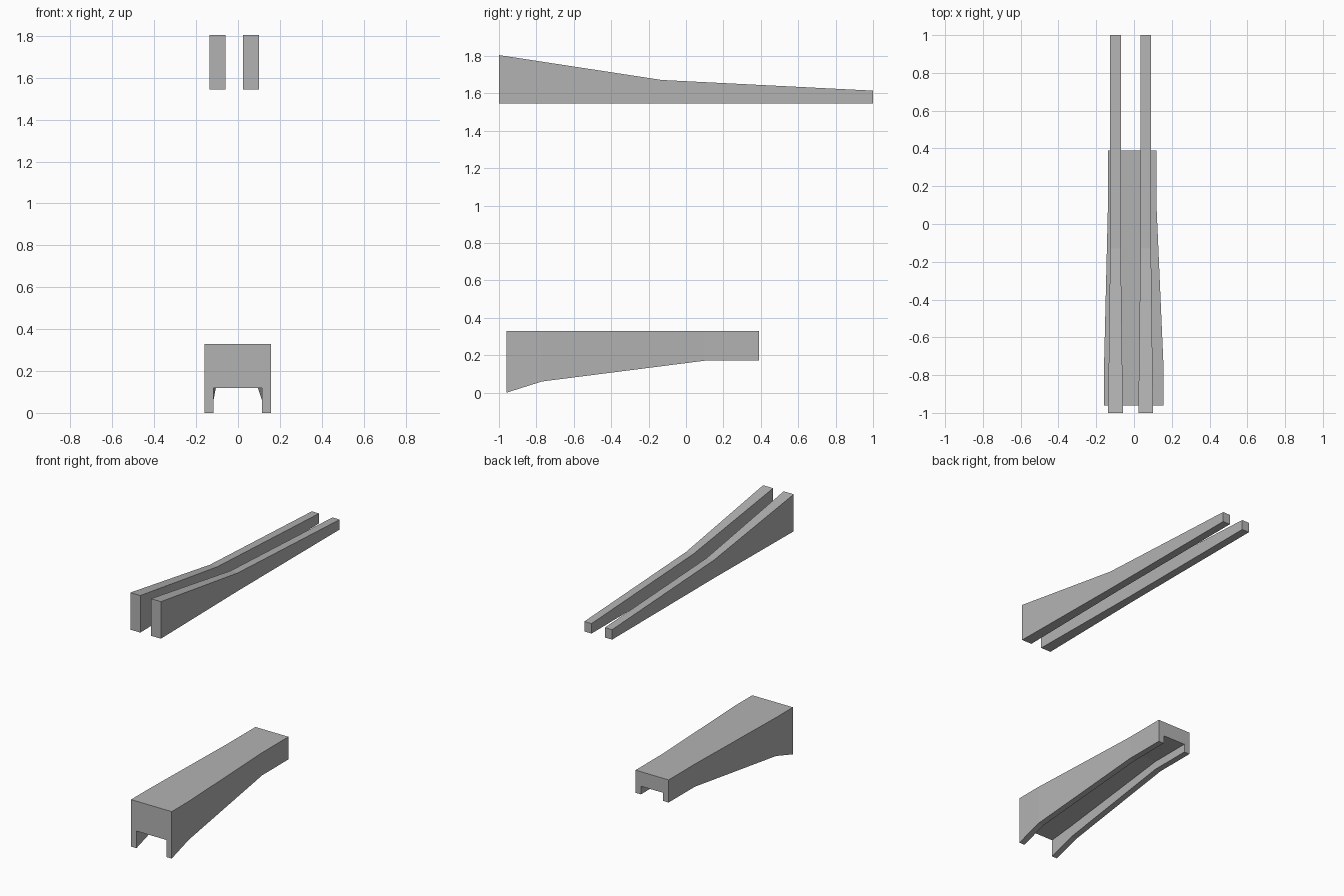
import bpy
import bmesh

cube = bpy.data.objects.get("Cube")
if cube:
    bpy.data.objects.remove(cube, do_unlink=True)

grey = bpy.data.materials.new("plain_grey")
grey.use_nodes = True
colour = (0.45, 0.45, 0.45, 1)
grey.diffuse_color = colour
grey.node_tree.nodes["Principled BSDF"].inputs["Base Color"].default_value = colour


def loft(name, stations):
    """Join (y, [(x, z), ...]) cross-sections into a closed flat-faced solid."""
    bm = bmesh.new()
    rings = [[bm.verts.new((x, y, z)) for x, z in section] for y, section in stations]
    for a, b in zip(rings, rings[1:]):
        for i in range(len(a)):
            j = (i + 1) % len(a)
            bm.faces.new((a[i], a[j], b[j], b[i]))
    bm.faces.new(rings[0])
    bm.faces.new(rings[-1])
    bmesh.ops.recalc_face_normals(bm, faces=bm.faces)
    mesh = bpy.data.meshes.new(name)
    bm.to_mesh(mesh)
    bm.free()
    mesh.materials.append(grey)
    obj = bpy.data.objects.new(name, mesh)
    bpy.context.collection.objects.link(obj)
    return obj


# Pair of tapered upper rails: y, half width, top height
RAIL_BASE = 1.545
RAIL_PROFILE = [(-1, 0.039, 1.805), (-0.13, 0.028, 1.672), (1, 0.028, 1.615)]
for name, cx in (("right_upper_rail", -0.098), ("left_upper_rail", 0.062)):
    loft(name, [(y, [(cx - w, RAIL_BASE), (cx + w, RAIL_BASE), (cx + w, top), (cx - w, top)])
                for y, w, top in RAIL_PROFILE])

# Lower channel: y, right edge, left edge, rim height, ceiling height
BODY_TOP = 0.33
WALL = 0.042
BODY_PROFILE = [
    (-0.96, -0.159, 0.157, 0.0, 0.12),
    (-0.77, -0.159, 0.157, 0.06, 0.14),
    (0.10, -0.138, 0.119, 0.171, 0.228),
    (0.39, -0.138, 0.119, 0.171, 0.228),
]
loft("lower_channel", [
    (y, [(r, rim), (r, BODY_TOP), (l, BODY_TOP), (l, rim),
         (l - WALL, rim), (l - WALL, ceiling), (r + WALL, ceiling), (r + WALL, rim)])
    for y, r, l, rim, ceiling in BODY_PROFILE])
